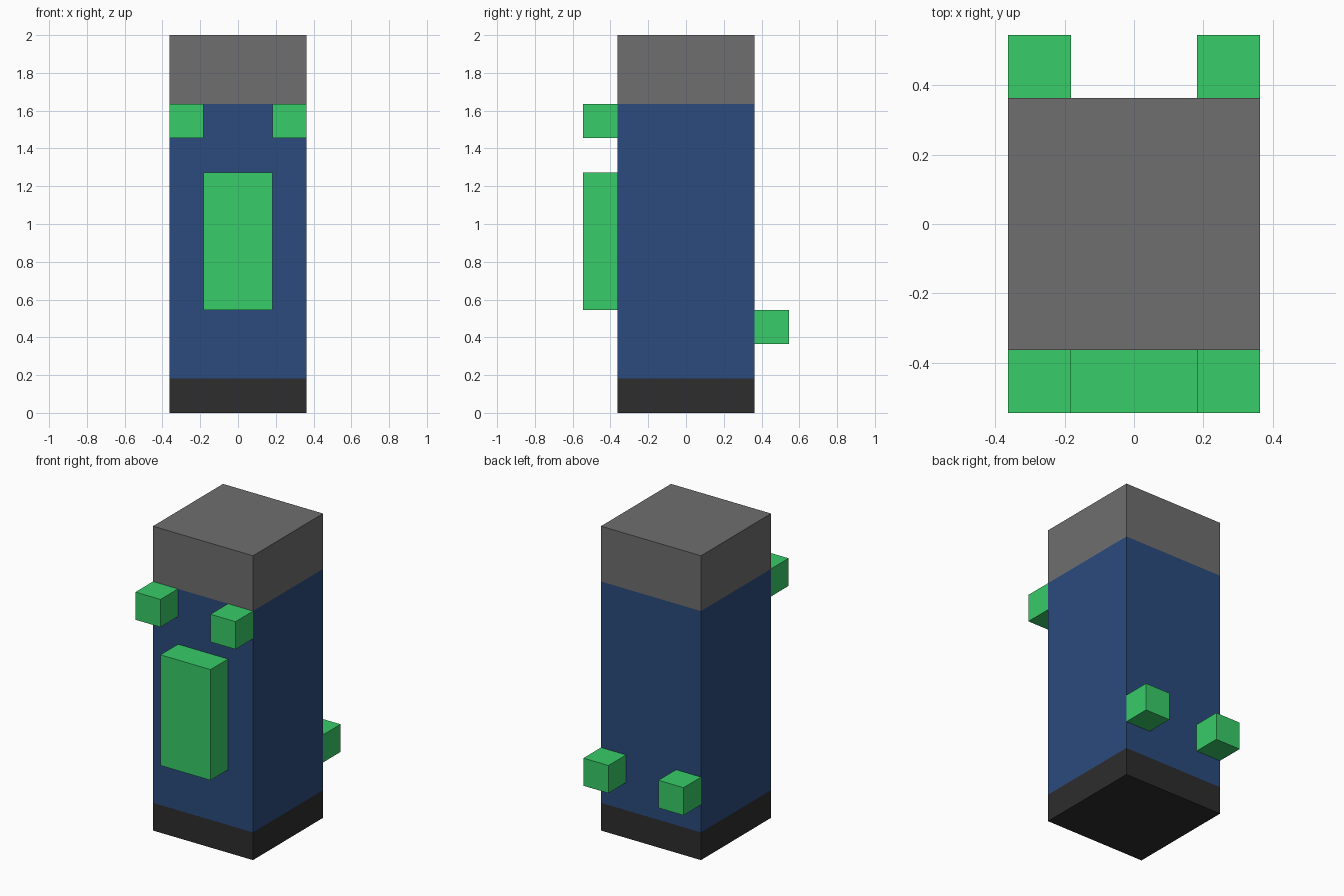
import bpy
import bmesh
from mathutils import Vector

if "Cube" in bpy.data.objects:
    bpy.data.objects.remove(bpy.data.objects["Cube"])

U = 2 / 11  # one block of the build grid


def material(name, rgb):
    m = bpy.data.materials.new(name)
    m.diffuse_color = (*rgb, 1)
    m.use_nodes = True
    m.node_tree.nodes["Principled BSDF"].inputs["Base Color"].default_value = m.diffuse_color
    return m


grey = material("grey", (0.156, 0.156, 0.156))
blue = material("blue", (0.024, 0.070, 0.205))
black = material("charcoal", (0.026, 0.026, 0.026))
green = material("green", (0.038, 0.604, 0.138))


def box(name, lo, hi, mat):
    """Flat-faced box between two corners given in blocks."""
    lo, hi = Vector(lo) * U, Vector(hi) * U
    bm = bmesh.new()
    bmesh.ops.create_cube(bm, size=1)
    for v in bm.verts:
        v.co = (lo + hi) / 2 + v.co * (hi - lo)
    mesh = bpy.data.meshes.new(name)
    bm.to_mesh(mesh)
    bm.free()
    mesh.materials.append(mat)
    ob = bpy.data.objects.new(name, mesh)
    bpy.context.collection.objects.link(ob)
    return ob


# Stacked square column
box("base", (-2, -2, 0), (2, 2, 1), black)
box("body", (-2, -2, 1), (2, 2, 9), blue)
box("cap", (-2, -2, 9), (2, 2, 11), grey)

# Tall panel on the front
box("front_panel", (-1, -3, 3), (1, -2, 7), green)

# Paired cubes: high on the front, low on the back
for side, x in (("left", -2), ("right", 1)):
    box("front_cube_" + side, (x, -3, 8), (x + 1, -2, 9), green)
    box("back_cube_" + side, (x, 2, 2), (x + 1, 3, 3), green)
